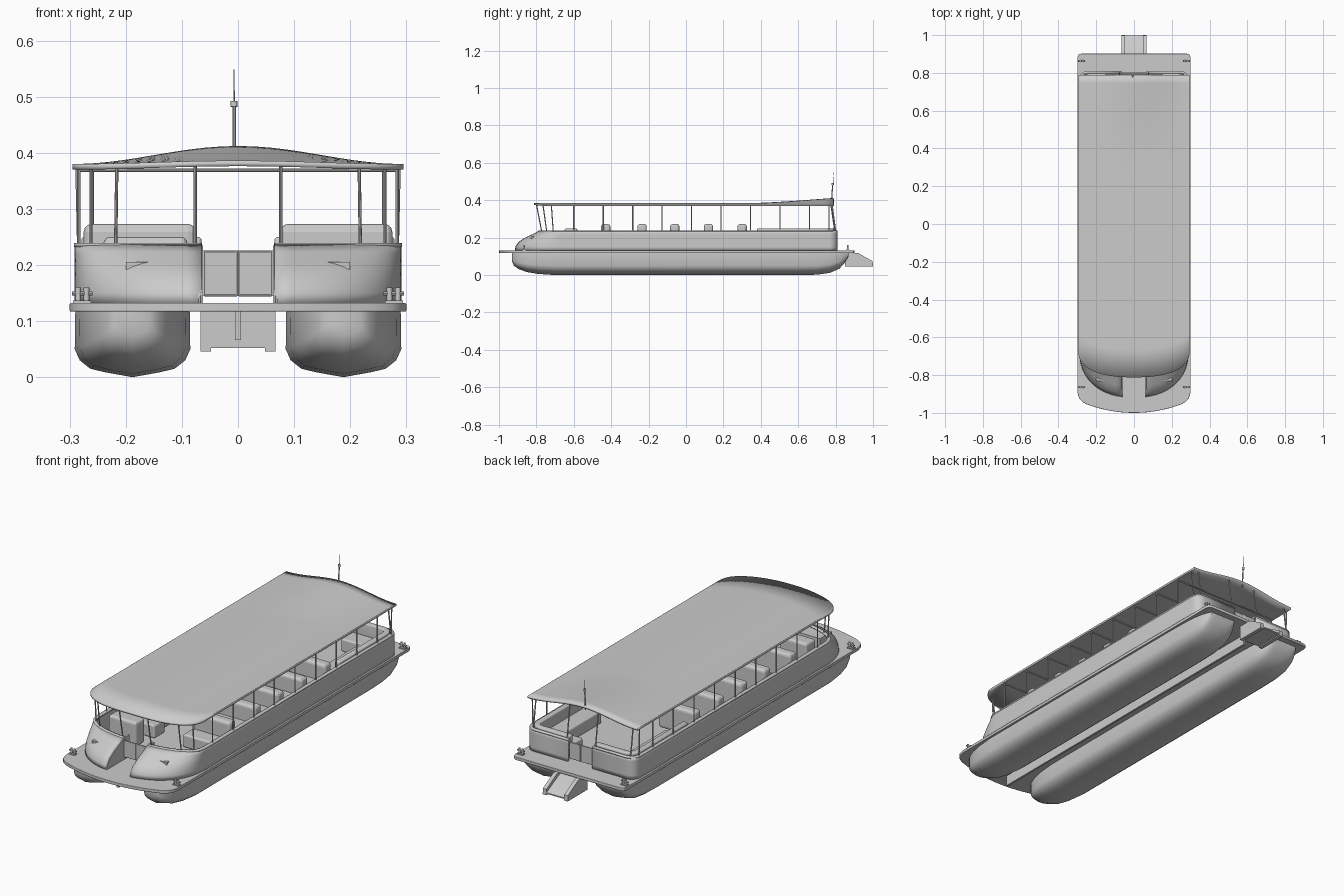
import bpy, bmesh, math
from mathutils import Vector

if "Cube" in bpy.data.objects:
    bpy.data.objects.remove(bpy.data.objects["Cube"])

# ---------- helpers ----------
def make(name, verts, faces, mirror=False, solid=0, bevel=0, smooth=True):
    me = bpy.data.meshes.new(name)
    me.from_pydata(verts, [], faces)
    bm = bmesh.new()
    bm.from_mesh(me)
    bmesh.ops.recalc_face_normals(bm, faces=bm.faces)
    bm.to_mesh(me)
    bm.free()
    ob = bpy.data.objects.new(name, me)
    bpy.context.collection.objects.link(ob)
    if smooth:
        bpy.ops.object.select_all(action='DESELECT')
        ob.select_set(True)
        bpy.context.view_layer.objects.active = ob
        bpy.ops.object.shade_smooth_by_angle(angle=math.radians(35))
    if solid:
        m = ob.modifiers.new("solid", 'SOLIDIFY')
        m.thickness, m.offset = solid, 0
    if bevel:
        m = ob.modifiers.new("bevel", 'BEVEL')
        m.width, m.segments = bevel, 3
    if mirror:
        ob.modifiers.new("mirror", 'MIRROR').use_mirror_merge = False
    return ob

def loft(rows, caps=False):
    n = len(rows[0])
    verts = [p for r in rows for p in r]
    faces = [(i*n+j, i*n+j+1, (i+1)*n+j+1, (i+1)*n+j)
             for i in range(len(rows)-1) for j in range(n-1)]
    if caps:
        faces += [tuple(range(n)), tuple(range(len(verts)-n, len(verts)))]
    return verts, faces

def box(name, x, y, z, **kw):
    rows = [[(x[a], y[b], zz) for a, b in ((0, 0), (1, 0), (1, 1), (0, 1), (0, 0))] for zz in z]
    v = [p for r in rows for p in r[:4]]
    f = [(0, 1, 2, 3), (4, 5, 6, 7)] + [(i, (i+1) % 4, (i+1) % 4+4, i+4) for i in range(4)]
    return make(name, v, f, smooth=False, **kw)

def prism(name, outline, lo, hi, axis='z', **kw):
    put = (lambda p, h: (p[0], p[1], h)) if axis == 'z' else (lambda p, h: (h, p[0], p[1]))
    n = len(outline)
    v = [put(p, lo) for p in outline] + [put(p, hi) for p in outline]
    f = [tuple(range(n)), tuple(range(n, 2*n))] + [(i, (i+1) % n, (i+1) % n+n, i+n) for i in range(n)]
    return make(name, v, f, **kw)

def rod(name, a, b, r, r2=None, n=8, **kw):
    a, b = Vector(a), Vector(b)
    q = (b-a).to_track_quat('Z', 'Y')
    v = []
    for p, rad in ((a, r), (b, r if r2 is None else r2)):
        v += [p + q @ Vector((rad*math.cos(2*math.pi*i/n), rad*math.sin(2*math.pi*i/n), 0)) for i in range(n)]
    f = [tuple(range(n)), tuple(range(n, 2*n))] + [(i, (i+1) % n, (i+1) % n+n, i+n) for i in range(n)]
    return make(name, v, f, **kw)

# ---------- twin hulls ----------
section = [(-.102, .117), (-.103, .05), (-.094, .03), (-.075, .015), (-.05, .009), (0, 0),
           (.05, .009), (.075, .015), (.094, .03), (.103, .05), (.102, .117)]
stations = [(-.93, .3, .075), (-.92, .45, .05), (-.895, .62, .032), (-.85, .8, .016), (-.79, .92, .006),
            (-.7, 1, 0), (.6, 1, 0), (.7, .98, .002), (.77, .94, .012), (.82, .86, .034),
            (.85, .76, .066), (.87, .65, .1)]
rows = [[(.188+x*w, y, b+z*(.117-b)/.117) for x, z in section] for y, w, b in stations]
make("hull", *loft(rows, caps=True), mirror=True)

# ---------- deck ----------
half = [(.025*i, -1+.045*(i/10)**2) for i in range(11)]
half += [(.275, -.94), (.291, -.922), (.3, -.89), (.3, .88), (.294, .896), (.28, .902)]
outline = half + [(-x, y) for x, y in reversed(half[1:])]
prism("deck", outline, .117, .132, bevel=.002)
box("centre_fin", (-.005, .005), (-.92, .8), (.066, .118))

# ---------- stern ramp ----------
prism("ramp_plate", [(.85, .118), (.9, .108), (.998, .058), (.998, .052), (.85, .052)], -.05, .05, axis='x')
prism("ramp_cheek", [(.85, .118), (.92, .118), (.998, .074), (1, .046), (.85, .046)],
      .048, .067, axis='x', mirror=True)

# ---------- cabin side walls ----------
def plan(front, z, inset=0, start=None):
    X, p = .287-inset, 2.3
    depth = -.66-front-inset
    pts = []
    a0 = math.asin((.065/X)**(p/2))
    for i in range(15):
        a = a0+(math.pi/2-a0)*i/14
        pts.append((X*math.sin(a)**(2/p), -.66-depth*max(math.cos(a), 0)**(2/p), z))
    if start is not None:
        pts = [(X, start, z)]
    B, r = .806-inset, .04
    for i in range(7):
        a = math.pi/2*i/6
        pts.append((X-r+r*math.cos(a), B-r+r*math.sin(a), z))
    return pts + [(.065, B, z)]

levels = [(-.915, .131), (-.912, .15), (-.895, .175), (-.855, .2), (-.81, .22), (-.785, .235)]
make("cabin_wall", *loft([plan(f, z) for f, z in levels]), mirror=True, solid=.008)
make("wall_rail", *loft([plan(-.785, z, .003) for z in (.232, .239)]), mirror=True, solid=.016)
cheek = [(f, z) for f, z in levels] + [(-.74, .235), (-.74, .131)]
prism("bow_cheek", cheek, .062, .07, axis='x', mirror=True)
box("bow_shelf", (.068, .2), (-.83, -.74), (.131, .205), mirror=True)

# ---------- gates at bow and stern ----------
for name, y in (("bow_gate", -.78), ("stern_gate", .8)):
    box(name + "_panel", (.004, .058), (y-.003, y+.003), (.148, .222), mirror=True)
    for x in (.002, .06):
        rod(name + "_post", (x, y, .145), (x, y, .226), .0035, mirror=True)
    for z in (.147, .223):
        rod(name + "_bar", (.002, y, z), (.06, y, z), .003, mirror=True)

# ---------- seating ----------
for y in (-.43, -.235, -.06, .12, .3):
    box("seat_back", (.075, .275), (y-.025, y+.025), (.15, .273), mirror=True, bevel=.014)
    box("seat_cushion", (.075, .275), (y-.1, y-.02), (.132, .195), mirror=True, bevel=.008)
make("lounge_backrest", *loft([plan(0, z, .022, start=.38) for z in (.14, .25)]),
     mirror=True, solid=.028, bevel=.006)
box("lounge_side_seat", (.17, .255), (.4, .77), (.132, .195), mirror=True, bevel=.008)
box("lounge_stern_seat", (.075, .18), (.68, .77), (.132, .195), mirror=True, bevel=.008)
box("helm_console", (-.24, -.09), (-.65, -.58), (.132, .25), bevel=.012)

# ---------- roof ----------
def roof_z(x, y):
    h = .5*(1+math.cos(math.pi*x/.295))
    t = min(max((y-.38)/.4, 0), 1)
    return .375+h*(.006+.026*t**1.3)

rows = []
for i in range(33):
    x = .295*math.sin(math.pi/2*(i-16)/16)
    f = -.67-.142*max(1-(abs(x)/.295)**2.4, 0)**(1/2.4)
    ys = [f+(.36-f)*k/8 for k in range(8)] + [.36+.43*k/10 for k in range(11)]
    rows.append([(x, y, roof_z(x, y)) for y in ys])
make("roof", *loft(rows), solid=.01)

# ---------- roof posts and cross ribs ----------
side_y = [-.6+.1575*i for i in range(9)]
for y in side_y:
    rod("side_post", (.284, y, .235), (.284, y, .374), .003, mirror=True)
    rod("roof_rib", (-.284, y, .369), (.284, y, .369), .003)
for (x, y), (tx, ty) in (((.076, -.772), (.076, -.8)), ((.218, -.745), (.216, -.765)),
                         ((.262, -.71), (.262, -.72)), ((.26, .795), (.26, .775)),
                         ((.076, .8), (.076, .778)), ((.284, .765), (.287, .765))):
    rod("end_post", (x, y, .235), (tx, ty, roof_z(tx, ty)), .003, mirror=True)

# ---------- mast and aerial ----------
rod("mast", (-.007, .778, .39), (-.007, .784, .485), .003)
rod("mast_lamp", (-.007, .784, .482), (-.007, .785, .492), .006, n=12)
rod("aerial", (-.007, .786, .49), (-.007, .79, .548), .0015, .0007)

# ---------- mooring bitts ----------
for y in (-.865, .865):
    box("bitt_base", (.262, .294), (y-.01, y+.01), (.131, .137), mirror=True)
    for x in (.27, .285):
        rod("bitt_post", (x, y, .135), (x, y, .16), .005, n=12, mirror=True)
    rod("bitt_bar", (.259, y, .149), (.296, y, .149), .0035, mirror=True)
